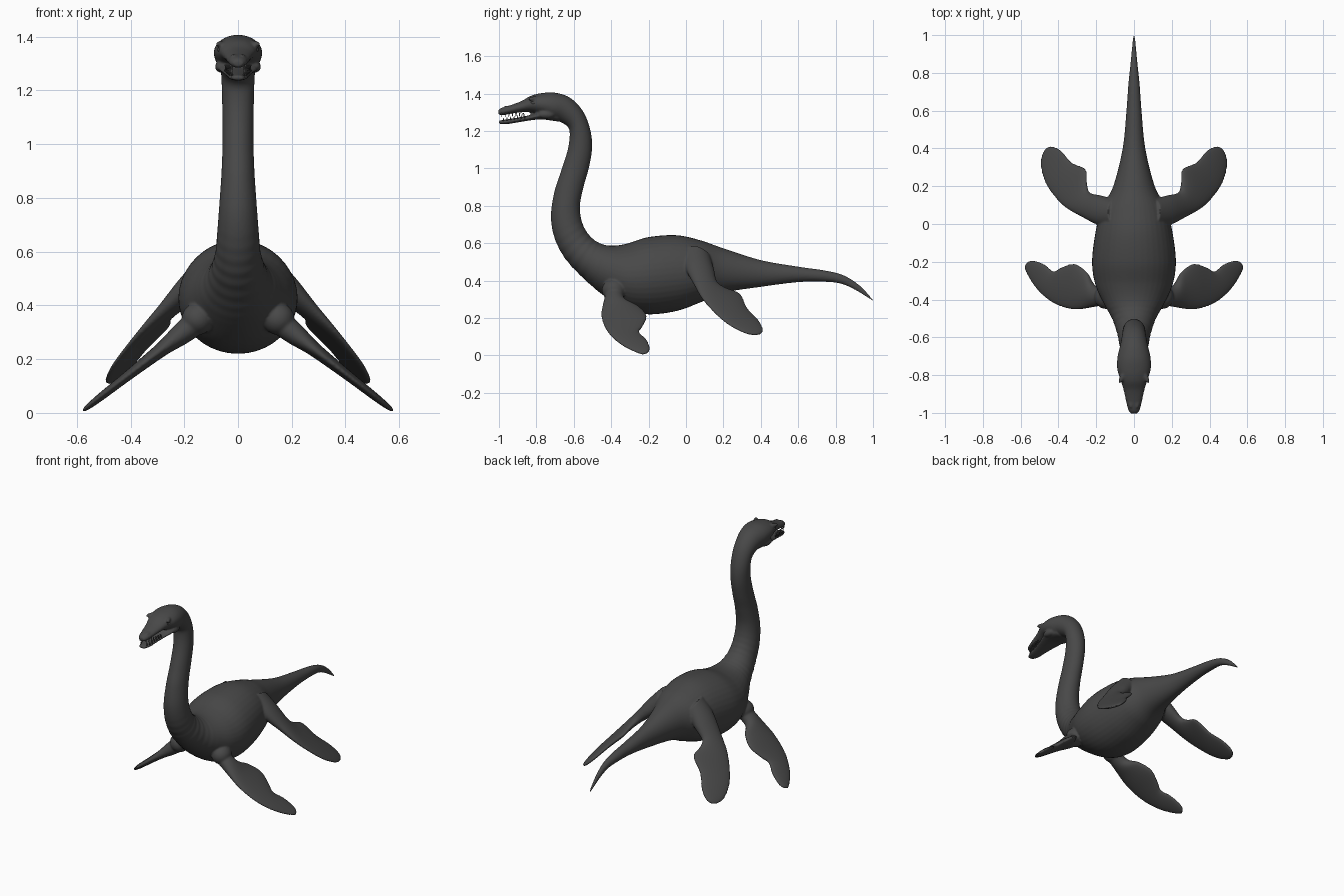
import bpy, bmesh, math
from mathutils import Vector, Matrix

if "Cube" in bpy.data.objects:
    bpy.data.objects.remove(bpy.data.objects["Cube"])

skin = bpy.data.materials.new("dark grey skin")
skin.diffuse_color = (0.065, 0.065, 0.065, 1)
skin.use_nodes = True
skin.node_tree.nodes["Principled BSDF"].inputs["Base Color"].default_value = skin.diffuse_color


def spline(rows, steps):
    """Catmull-Rom through rows of numbers; yields (u, values)."""
    out = []
    n = len(rows)
    for i in range(n - 1):
        p = [rows[max(0, min(n - 1, i + k))] for k in (-1, 0, 1, 2)]
        for s in range(steps + (i == n - 2)):
            t = s / steps
            out.append((i + t, [0.5 * (2*b + (c-a)*t + (2*a-5*b+4*c-d)*t*t + (3*b-a-3*c+d)*t**3)
                                for a, b, c, d in zip(*p)]))
    return out


def loft(bm, rings):
    """Closed skin over rings of equal point count."""
    loops = [[bm.verts.new(p) for p in ring] for ring in rings]
    n = len(loops[0])
    faces = [bm.faces.new((a[i], a[(i+1) % n], b[(i+1) % n], b[i]))
             for a, b in zip(loops, loops[1:]) for i in range(n)]
    faces += [bm.faces.new(loops[0][::-1]), bm.faces.new(loops[-1])]
    bmesh.ops.recalc_face_normals(bm, faces=faces)


def ellipse(mid, a, b, n):
    return [mid + a * math.cos(2*math.pi*i/n) + b * math.sin(2*math.pi*i/n) for i in range(n)]


def body_sweep(bm, rows, folds=None):
    """Rows: top y, top z, bottom y, bottom z, half width."""
    rings = []
    for u, (ty, tz, by, bz, w) in spline(rows, 12):
        top, bot = Vector((0, ty, tz)), Vector((0, by, bz))
        k = 1
        if folds:
            k += 0.016 * max(0, 1 - abs(u - folds) / 1.8) * math.sin(u * 15)
        rings.append(ellipse((top + bot) / 2, (top - bot) / 2 * k, Vector((max(w, .003) * k, 0, 0)), 40))
    loft(bm, rings)


def flipper(bm, rows, plane, side):
    """Rows: leading x, y, trailing x, y, half thickness, laid on a sloping plane."""
    a, b, c = plane
    normal = Vector((-b * side, -c, 1)).normalized()
    rings = []
    for u, (lx, ly, tx, ty, h) in spline(rows, 8):
        lead = Vector((lx * side, ly, a + b*lx + c*ly))
        trail = Vector((tx * side, ty, a + b*tx + c*ty))
        rings.append(ellipse((lead + trail) / 2, (lead - trail) / 2, normal * h, 28))
    loft(bm, rings)


def ball(bm, loc, size, rot=0):
    m = Matrix.Translation(loc) @ Matrix.Rotation(rot, 4, 'Z') @ Matrix.Diagonal((*size, 1))
    bmesh.ops.create_uvsphere(bm, u_segments=24, v_segments=14, radius=1, matrix=m)


def make(name, bm):
    me = bpy.data.meshes.new(name)
    bm.to_mesh(me)
    bm.free()
    me.materials.append(skin)
    for p in me.polygons:
        p.use_smooth = True
    ob = bpy.data.objects.new(name, me)
    bpy.context.collection.objects.link(ob)
    return ob


# tail, trunk, neck and skull with upper jaw
TRUNK = [
    (1.004, .296, .998, .291, .005), (.925, .378, .91, .347, .012), (.84, .43, .83, .383, .02),
    (.74, .455, .74, .394, .03), (.6, .475, .6, .392, .04), (.4, .51, .4, .367, .06),
    (.2, .573, .2, .335, .11), (.08, .615, .08, .285, .172), (-.05, .643, -.05, .238, .205),
    (-.2, .633, -.2, .22, .222), (-.32, .597, -.32, .245, .205), (-.40, .587, -.44, .32, .16),
    (-.46, .60, -.54, .405, .115), (-.515, .64, -.64, .51, .088), (-.555, .71, -.70, .62, .078),
    (-.567, .80, -.722, .74, .07), (-.548, .90, -.705, .87, .062), (-.52, 1.0, -.67, .98, .058),
    (-.503, 1.1, -.635, 1.09, .058), (-.51, 1.2, -.622, 1.17, .06), (-.55, 1.305, -.63, 1.22, .063),
    (-.62, 1.378, -.675, 1.25, .074), (-.70, 1.405, -.72, 1.262, .088), (-.77, 1.403, -.775, 1.285, .088),
    (-.83, 1.388, -.83, 1.30, .07), (-.88, 1.36, -.88, 1.30, .055), (-.94, 1.338, -.94, 1.292, .042),
    (-.985, 1.325, -.985, 1.284, .03), (-1.003, 1.312, -1.003, 1.29, .018)]

# lower jaw
JAW = [
    (-.69, 1.30, -.68, 1.25, .055), (-.77, 1.305, -.77, 1.262, .076), (-.84, 1.284, -.84, 1.256, .06),
    (-.9, 1.272, -.9, 1.246, .046), (-.96, 1.262, -.96, 1.237, .036), (-1.0, 1.256, -1.0, 1.238, .02)]

FRONT = [
    (.08, -.42, .08, -.32, .05), (.2, -.437, .2, -.33, .042), (.30, -.453, .25, -.255, .028),
    (.38, -.44, .315, -.21, .022), (.45, -.405, .385, -.23, .018), (.51, -.35, .425, -.25, .016),
    (.55, -.295, .475, -.213, .014), (.577, -.24, .53, -.193, .01), (.574, -.212, .557, -.197, .005)]

HIND = [
    (.1, -.02, .1, .13, .06), (.19, -.005, .17, .15, .05), (.28, .04, .235, .167, .033),
    (.36, .085, .25, .215, .024), (.425, .15, .257, .29, .02), (.47, .22, .33, .327, .017),
    (.492, .30, .385, .388, .014), (.488, .36, .425, .41, .01), (.468, .398, .448, .41, .005)]

bm = bmesh.new()
body_sweep(bm, TRUNK, folds=12.8)
body_sweep(bm, JAW)
for s in (-1, 1):
    flipper(bm, FRONT, (.458, -.78, 0), s)
    flipper(bm, HIND, (.64, -.848, -.325), s)
    # shoulder, brow ridge, cheek and nostril bumps
    ball(bm, (s * .15, -.385, .35), (.06, .065, .06))
    ball(bm, (s * .056, -.80, 1.372), (.014, .05, .014), s * .5)
    ball(bm, (s * .062, -.745, 1.288), (.023, .045, .022), s * .1)
    ball(bm, (s * .017, -.955, 1.328), (.009, .02, .008))
body = make("body", bm)
# fuse the parts into one soft skin
rm = body.modifiers.new("fuse", 'REMESH')
rm.mode = 'VOXEL'
rm.voxel_size = 0.006
rm.use_smooth_shade = True
sm = body.modifiers.new("soften", 'SMOOTH')
sm.factor = 0.5
sm.iterations = 4

# eyes under the brows
bm = bmesh.new()
for s in (-1, 1):
    ball(bm, (s * .066, -.815, 1.352), (.011, .014, .011))
make("eyes", bm)

# teeth along both jaws
bm = bmesh.new()
for s in (-1, 1):
    for i in range(7):
        y = -.985 + i * .019
        x = s * (.022 + .024 * (i / 6) ** .7)
        for z, length, flip in ((1.289, .022, math.pi), (1.258 + i * .003, .02, 0)):
            yy = y + (.009 if flip == 0 else 0)
            tip = z + (-.003 if flip else .005)
            m = Matrix.Translation((x, yy, tip)) @ Matrix.Rotation(flip, 4, 'X')
            bmesh.ops.create_cone(bm, cap_ends=True, segments=8, radius1=.0045, radius2=.0006,
                                  depth=length, matrix=m)
make("teeth", bm)
